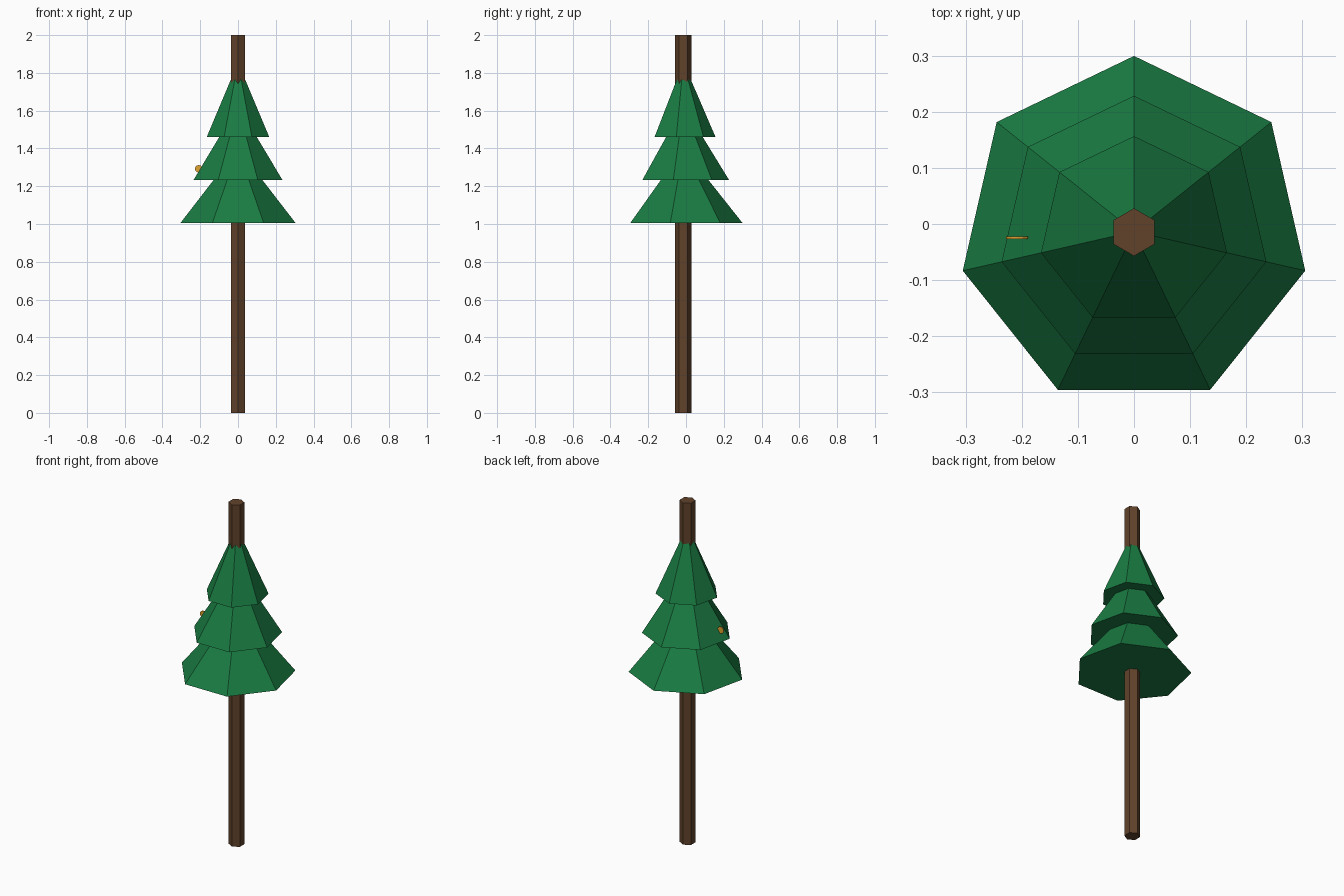
import bpy
import math

if "Cube" in bpy.data.objects:
    bpy.data.objects.remove(bpy.data.objects["Cube"])

CENTRE_Y = -0.0135


def material(name, color):
    m = bpy.data.materials.new(name)
    m.diffuse_color = (*color, 1)
    m.use_nodes = True
    m.node_tree.nodes["Principled BSDF"].inputs["Base Color"].default_value = m.diffuse_color
    return m


def cone(name, sides, r1, r2, z0, z1, mat, y=CENTRE_Y):
    # first corner of the ring points to +y
    bpy.ops.mesh.primitive_cone_add(vertices=sides, radius1=r1, radius2=r2,
                                    depth=z1 - z0, location=(0, y, (z0 + z1) / 2))
    ob = bpy.context.object
    ob.name = name
    ob.data.materials.append(mat)
    return ob


bark = material("bark", (0.12, 0.055, 0.024))
needles = material("needles", (0.01, 0.2, 0.055))
gold = material("gold", (0.75, 0.36, 0.03))

# Hexagonal trunk running through the whole tree
cone("trunk", 6, 0.0425, 0.0425, 0, 2, bark, -0.0145)

# Three closed seven-sided foliage tiers
tiers = [("lower_foliage", 0.313, 1.005), ("middle_foliage", 0.242, 1.232),
         ("upper_foliage", 0.17, 1.46)]
for name, radius, z in tiers:
    cone(name, 7, radius, 0, z, z + 0.395, needles)

# Thin round ornament half sunk in the middle tier
bpy.ops.mesh.primitive_cylinder_add(vertices=12, radius=0.02, depth=0.004,
                                    location=(-0.208, -0.0245, 1.292),
                                    rotation=(math.pi / 2, 0, 0))
ornament = bpy.context.object
ornament.name = "ornament"
ornament.data.materials.append(gold)
